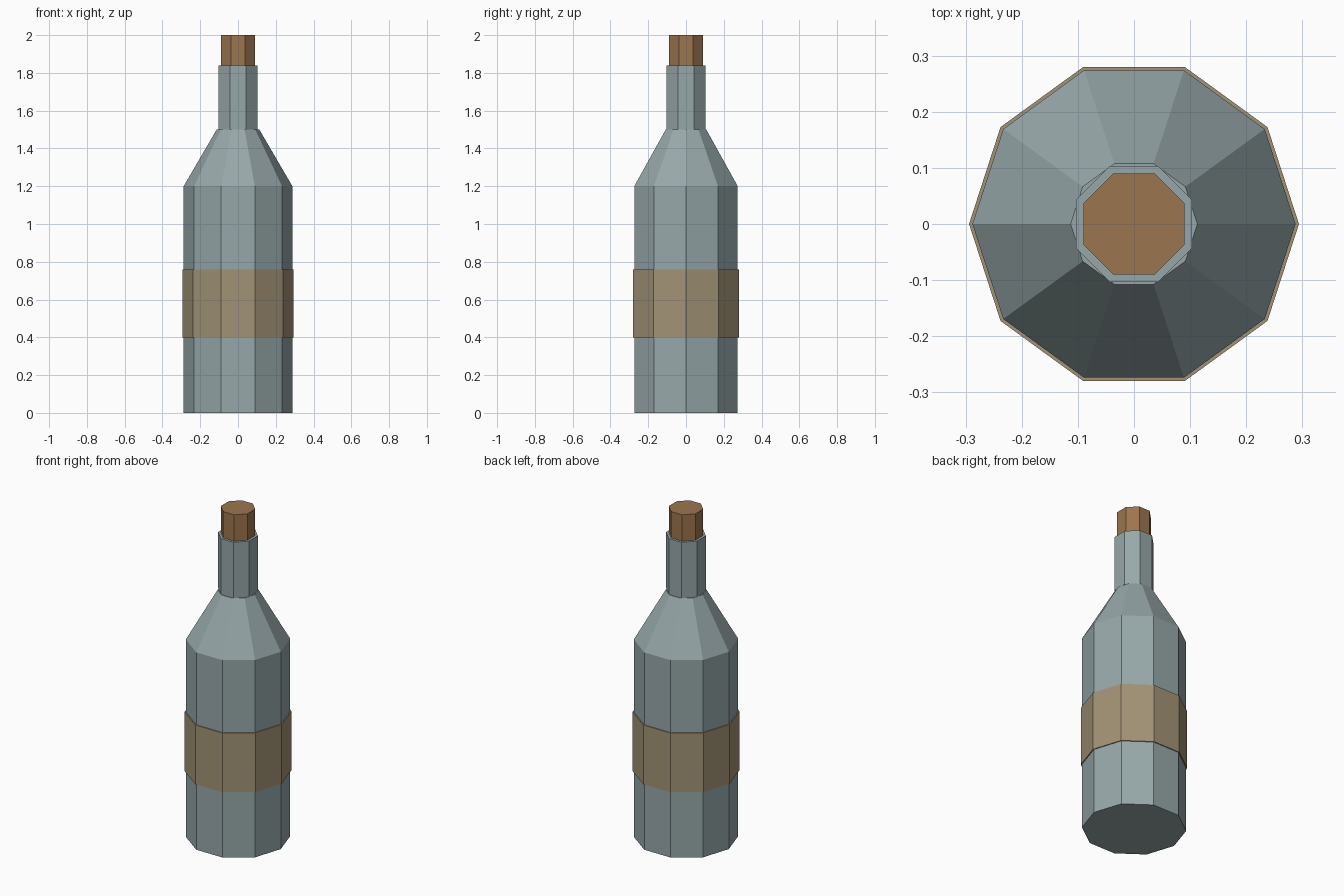
import bpy, bmesh, math

if "Cube" in bpy.data.objects:
    bpy.data.objects.remove(bpy.data.objects["Cube"])


def material(name, rgb):
    m = bpy.data.materials.new(name)
    m.diffuse_color = (*rgb, 1)
    m.use_nodes = True
    m.node_tree.nodes["Principled BSDF"].inputs["Base Color"].default_value = m.diffuse_color
    return m


glass = material("grey_glass", (0.31, 0.39, 0.40))
paper = material("tan_paper", (0.36, 0.29, 0.18))
cork_brown = material("cork_brown", (0.33, 0.18, 0.08))


def lathe(name, profile, sides, turn, mat):
    """Closed faceted solid from (radius, height) rings."""
    bm = bmesh.new()
    rings = []
    for r, z in profile:
        ring = []
        for i in range(sides):
            a = turn + 2 * math.pi * i / sides
            ring.append(bm.verts.new((r * math.cos(a), r * math.sin(a), z)))
        rings.append(ring)
    for lo, hi in zip(rings, rings[1:]):
        for i in range(sides):
            j = (i + 1) % sides
            bm.faces.new((lo[i], lo[j], hi[j], hi[i]))
    bm.faces.new(rings[0][::-1])
    bm.faces.new(rings[-1])
    me = bpy.data.meshes.new(name)
    bm.to_mesh(me)
    bm.free()
    me.materials.append(mat)
    ob = bpy.data.objects.new(name, me)
    bpy.context.collection.objects.link(ob)
    return ob


eighth = math.pi / 8
# Ten-sided body with sloping shoulder
lathe("body", [(0.288, 0), (0.288, 1.2), (0.113, 1.5)], 10, 0, glass)
# Label band
lathe("label", [(0.294, 0.4), (0.294, 0.76)], 10, 0, paper)
# Eight-sided neck and stopper
lathe("neck", [(0.112, 1.5), (0.112, 1.84)], 8, eighth, glass)
lathe("stopper", [(0.097, 1.8), (0.097, 2.0)], 8, eighth, cork_brown)
